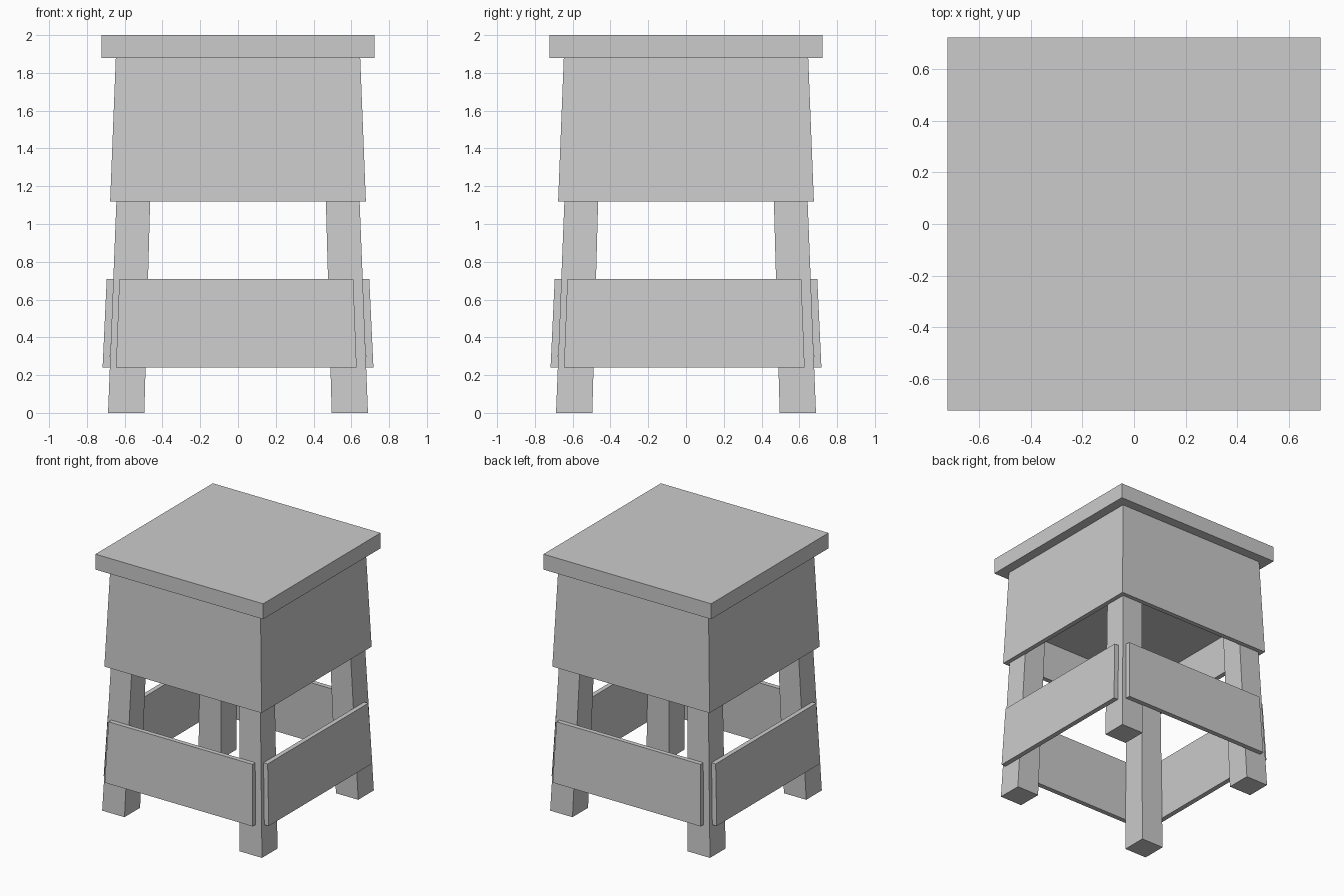
import bpy, bmesh
from mathutils import Matrix
from math import pi

if "Cube" in bpy.data.objects:
    bpy.data.objects.remove(bpy.data.objects["Cube"])


def loft(name, rings):
    """Skin a stack of four-cornered rings and cap both ends."""
    bm = bmesh.new()
    loops = [[bm.verts.new(p) for p in ring] for ring in rings]
    for a, b in zip(loops, loops[1:]):
        for i in range(4):
            j = (i + 1) % 4
            bm.faces.new((a[i], a[j], b[j], b[i]))
    bm.faces.new(loops[0][::-1])
    bm.faces.new(loops[-1])
    bmesh.ops.recalc_face_normals(bm, faces=bm.faces)
    mesh = bpy.data.meshes.new(name)
    bm.to_mesh(mesh)
    bm.free()
    obj = bpy.data.objects.new(name, mesh)
    bpy.context.collection.objects.link(obj)
    return obj


def rect(x0, x1, y0, y1, z):
    return [(x0, y0, z), (x1, y0, z), (x1, y1, z), (x0, y1, z)]


def square(h, z):
    return rect(-h, h, -h, h, z)


# Seat slab
loft("seat", [square(0.722, 1.88), square(0.722, 2.0)])

# Tapered apron, recessed from below
loft("apron", [square(0.63, 1.42), square(0.64, 1.12),
               square(0.677, 1.12), square(0.647, 1.88)])

# Four splayed legs and four leaning boards, repeated around the centre
sides = ["front", "right", "back", "left"]
for i, side in enumerate(sides):
    turn = Matrix.Rotation(i * pi / 2, 4, 'Z')
    leg = loft(side + "_leg", [rect(-0.688, -0.496, -0.688, -0.496, 0),
                               rect(-0.632, -0.457, -0.632, -0.457, 1.42)])
    board = loft(side + "_board", [rect(-0.646, 0.628, -0.717, -0.679, 0.24),
                                   rect(-0.628, 0.61, -0.695, -0.659, 0.71)])
    for obj in (leg, board):
        obj.data.transform(turn)
